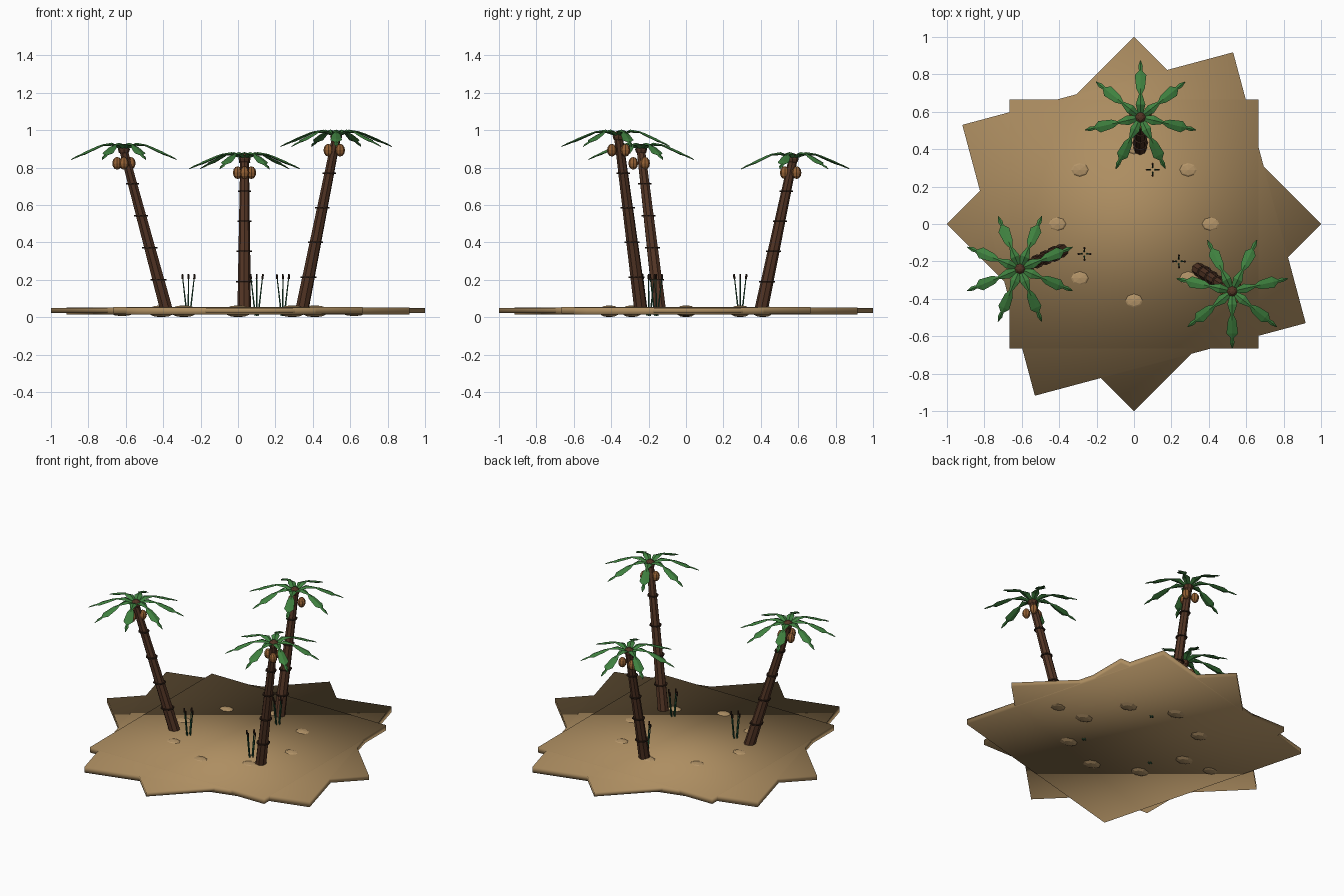
import bpy, bmesh, math
from mathutils import Vector, Matrix

if "Cube" in bpy.data.objects:
    bpy.data.objects.remove(bpy.data.objects["Cube"])


def mat(name, rgb):
    m = bpy.data.materials.new(name)
    m.diffuse_color = (*rgb, 1)
    m.use_nodes = True
    m.node_tree.nodes["Principled BSDF"].inputs["Base Color"].default_value = m.diffuse_color
    return m


SAND = mat("sand", (0.42, 0.27, 0.12))
MOUND = mat("pale sand", (0.46, 0.30, 0.14))
BARK = mat("bark", (0.085, 0.035, 0.018))
RING = mat("dark bark", (0.03, 0.014, 0.008))
NUT = mat("coconut", (0.30, 0.12, 0.035))
LEAF = mat("leaf green", (0.05, 0.22, 0.05))
REED = mat("reed green", (0.02, 0.11, 0.05))


def make(name, bm, material, smooth=False):
    bmesh.ops.recalc_face_normals(bm, faces=bm.faces)
    me = bpy.data.meshes.new(name)
    bm.to_mesh(me)
    bm.free()
    me.materials.append(material)
    for p in me.polygons:
        p.use_smooth = smooth
    ob = bpy.data.objects.new(name, me)
    bpy.context.collection.objects.link(ob)
    return ob


def rod(bm, a, b, r1, r2, n=8):
    # tapered cylinder between two points
    a, b = Vector(a), Vector(b)
    d = b - a
    m = Matrix.Translation((a + b) / 2) @ d.to_track_quat('Z', 'Y').to_matrix().to_4x4()
    bmesh.ops.create_cone(bm, cap_ends=True, segments=n, radius1=r1, radius2=r2,
                          depth=d.length, matrix=m)


def ball(bm, c, size, u=8, v=6):
    bmesh.ops.create_uvsphere(bm, u_segments=u, v_segments=v, radius=1,
                              matrix=Matrix.Translation(c) @ Matrix.Diagonal((*size, 1)))


# Sand island: three overlapping square slabs
for name, r, ang, z0, z1 in (("sand_slab_straight", 0.94, 45, 0.020, 0.056),
                             ("sand_slab_diamond", 1.0, 0, 0.022, 0.050),
                             ("sand_slab_turned", 1.06, 60, 0.014, 0.052)):
    bm = bmesh.new()
    vs = [[bm.verts.new((r * math.cos(math.radians(ang + 90 * k)),
                         r * math.sin(math.radians(ang + 90 * k)), z)) for k in range(4)]
          for z in (z0, z1)]
    bm.faces.new(vs[0][::-1])
    bm.faces.new(vs[1])
    for k in range(4):
        j = (k + 1) % 4
        bm.faces.new((vs[0][k], vs[0][j], vs[1][j], vs[1][k]))
    make(name, bm, SAND, True)

# Sand mounds in a ring, plus two low ones at the slab edge
bm = bmesh.new()
for k in range(8):
    a = k * math.pi / 4
    ball(bm, (0.41 * math.cos(a), 0.41 * math.sin(a), 0.032), (0.075, 0.058, 0.032))
for s in (-1, 1):
    ball(bm, (s * 0.62, 0, 0.03), (0.07, 0.055, 0.024))
make("sand_mounds", bm, MOUND)

# Frond outline: distance, height, half width, half thickness
FROND = ((0.0, 0.012, 0.008, 0.006), (0.07, 0.040, 0.026, 0.008),
         (0.125, 0.034, 0.008, 0.005), (0.155, 0.022, 0.023, 0.007),
         (0.225, -0.008, 0.031, 0.008), (0.25, -0.018, 0.009, 0.005),
         (0.275, -0.028, 0.012, 0.005), (0.305, -0.042, 0.002, 0.002))


def frond(bm, top, ang, scale=1.0, lift=0.0):
    c, s = math.cos(ang), math.sin(ang)
    rows = []
    for d, h, w, t in FROND:
        d *= scale
        row = []
        for x, z in ((w, 0), (0, t), (-w, 0), (0, -t)):
            row.append(bm.verts.new((top[0] + d * c - x * s, top[1] + d * s + x * c,
                                     top[2] + h + z + lift)))
        rows.append(row)
    for p, q in zip(rows, rows[1:]):
        for k in range(4):
            j = (k + 1) % 4
            bm.faces.new((p[k], p[j], q[j], q[k]))
    bm.faces.new(rows[0][::-1])
    bm.faces.new(rows[-1])


def palm(name, base, top, count, start, nut_start):
    base, top = Vector(base), Vector(top)
    # Trunk in five segments with thin rings at the joints
    trunk, rings = bmesh.new(), bmesh.new()
    for k in range(5):
        a, b = base.lerp(top, k / 5), base.lerp(top, (k + 1) / 5)
        r = 0.036 - 0.0025 * k
        rod(trunk, a, b, r, r - 0.002)
        if k < 4:
            rod(rings, b - Vector((0, 0, 0.004)), b + Vector((0, 0, 0.004)),
                r + 0.007, r + 0.007)
    ball(trunk, top + Vector((0, 0, 0.012)), (0.032, 0.032, 0.03))
    make(name + "_trunk", trunk, BARK)
    make(name + "_trunk_rings", rings, RING)
    # Crown of fronds
    bm = bmesh.new()
    for k in range(count):
        frond(bm, top, math.radians(start) + k * math.tau / count)
    make(name + "_fronds", bm, LEAF)
    # Coconuts
    bm = bmesh.new()
    for k in range(3):
        a = math.radians(nut_start + 120 * k)
        c = top + Vector((0.042 * math.cos(a), 0.042 * math.sin(a), -0.062))
        ball(bm, c, (0.026, 0.026, 0.034))
    make(name + "_coconuts", bm, NUT)


palm("left_palm", (-0.38, -0.14, 0.03), (-0.61, -0.24, 0.885), 8, 22.5, 30)
palm("right_palm", (0.34, -0.24, 0.03), (0.525, -0.36, 0.955), 7, 270, 60)
palm("back_palm", (0.033, 0.40, 0.03), (0.035, 0.57, 0.835), 7, 90, 30)

# Reed tufts: four spreading stems with dark heads
stems, heads = bmesh.new(), bmesh.new()
for x, y in ((0.10, 0.29), (0.24, -0.20), (-0.265, -0.16)):
    for k in range(4):
        c, s = math.cos(k * math.pi / 2), math.sin(k * math.pi / 2)
        foot = Vector((x + 0.008 * c, y + 0.008 * s, 0.008))
        tip = Vector((x + 0.031 * c, y + 0.031 * s, 0.21))
        rod(stems, foot, tip, 0.005, 0.003, 5)
        rod(heads, tip - Vector((0, 0, 0.006)), tip + Vector((0.002 * c, 0.002 * s, 0.02)),
            0.006, 0.005, 6)
make("reed_stems", stems, REED)
make("reed_heads", heads, RING)
